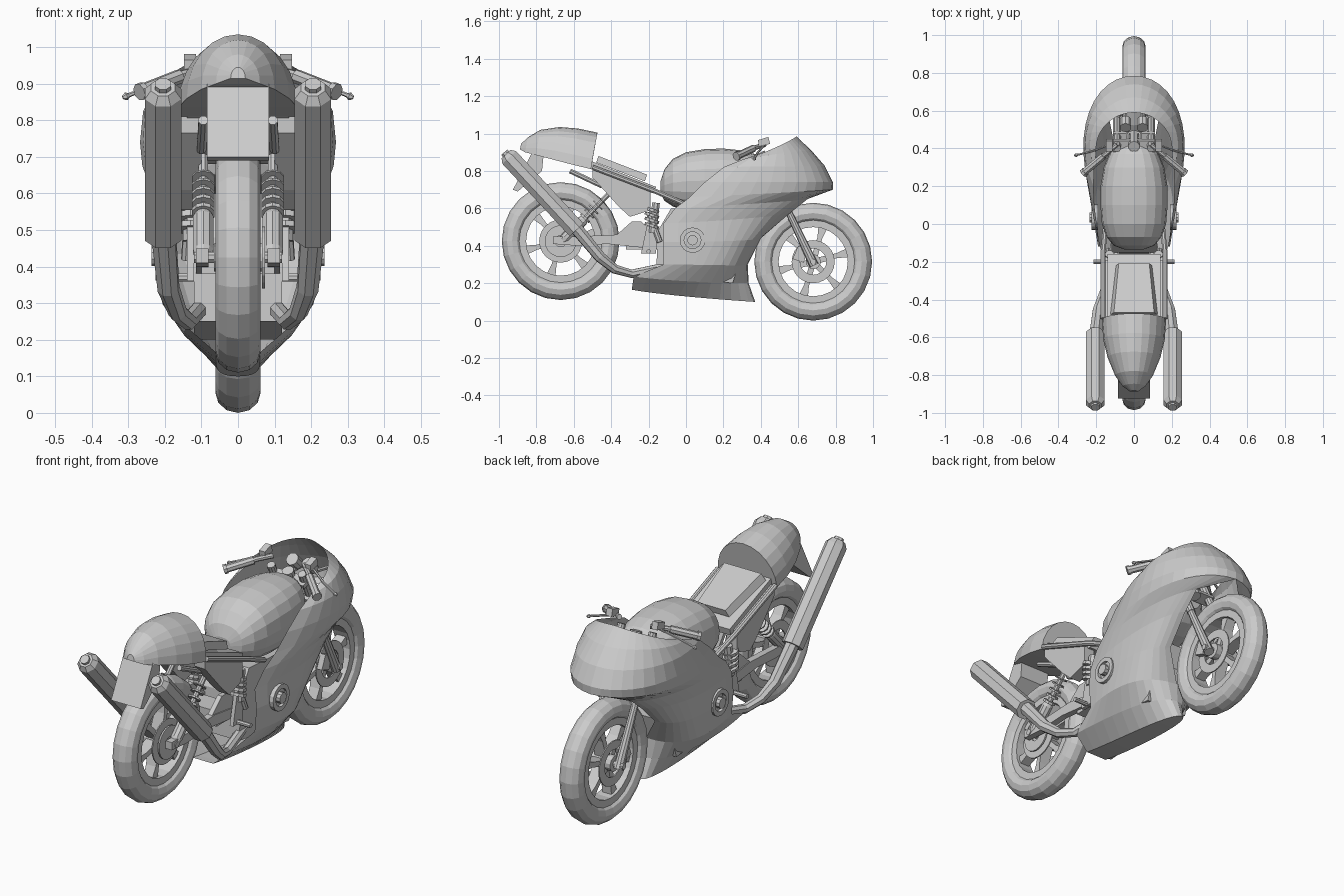
import bpy, bmesh
from math import sin, cos, pi, tau
from mathutils import Vector

if "Cube" in bpy.data.objects:
    bpy.data.objects.remove(bpy.data.objects["Cube"], do_unlink=True)

grey = bpy.data.materials.new("plain_grey")
grey.use_nodes = True
grey.diffuse_color = (0.6, 0.6, 0.6, 1)
grey.node_tree.nodes["Principled BSDF"].inputs["Base Color"].default_value = (0.6, 0.6, 0.6, 1)


def add(name, bm, mirror=False):
    bmesh.ops.remove_doubles(bm, verts=bm.verts, dist=1e-5)
    bmesh.ops.recalc_face_normals(bm, faces=bm.faces)
    me = bpy.data.meshes.new(name)
    bm.to_mesh(me)
    bm.free()
    me.materials.append(grey)
    ob = bpy.data.objects.new(name, me)
    bpy.context.collection.objects.link(ob)
    if mirror:
        ob.modifiers.new("both_sides", 'MIRROR')
    return ob


def skin(bm, rows, ring=True, loop=False, caps=True):
    """Join rows of points into quads."""
    grid = [[bm.verts.new(p) for p in row] for row in rows]
    n = len(grid[0])
    for i in range(len(grid) if loop else len(grid) - 1):
        a, b = grid[i], grid[(i + 1) % len(grid)]
        for j in range(n if ring else n - 1):
            k = (j + 1) % n
            bm.faces.new((a[j], a[k], b[k], b[j]))
    if caps:
        bm.faces.new(grid[0])
        bm.faces.new(grid[-1])


def loft(name, rows, mirror=False, **kw):
    bm = bmesh.new()
    skin(bm, rows, **kw)
    return add(name, bm, mirror)


def tube(name, pts, radii, n=8, mirror=True):
    pts = [Vector(p) for p in pts]
    if not isinstance(radii, (list, tuple)):
        radii = [radii] * len(pts)
    rows = []
    for i, p in enumerate(pts):
        q = (pts[min(i + 1, len(pts) - 1)] - pts[max(i - 1, 0)]).to_track_quat('Z', 'Y')
        rows.append([p + q @ Vector((cos(tau * (k + .5) / n), sin(tau * (k + .5) / n), 0)) * radii[i]
                     for k in range(n)])
    return loft(name, rows, mirror)


def prism(name, profile, x0, x1, mirror=False):
    return loft(name, [[(x, y, z) for y, z in profile] for x in (x0, x1)], mirror)


def lathe(name, profile, y, z, n=24, mirror=False):
    """Spin a closed (x, radius) outline about a cross axle."""
    rows = [[(x, y + r * cos(tau * k / n), z + r * sin(tau * k / n)) for k in range(n)]
            for x, r in profile]
    return loft(name, rows, mirror, loop=True, caps=False)


def band(x0, x1, r0, r1):
    return [(x0, r0), (x1, r0), (x1, r1), (x0, r1)]


# Wheels
def wheel(label, y, z):
    tyre = [(.062 * cos(tau * k / 12), .26 + .055 * sin(tau * k / 12)) for k in range(12)]
    lathe(label + "_tyre", tyre, y, z)
    lathe(label + "_rim", band(-.042, .042, .185, .222), y, z)
    tube(label + "_hub", [(-.065, y, z), (.065, y, z)], .04, 12, False)
    tube(label + "_axle", [(-.12, y, z), (.12, y, z)], .016, 8, False)
    lathe(label + "_brake_disc", band(.05, .056, .07, .115), y, z, 24, True)
    bm = bmesh.new()
    for k in range(6):
        a = tau * k / 6 + .25
        u, v = Vector((0, cos(a), sin(a))), Vector((0, -sin(a), cos(a)))
        c, rows = Vector((0, y, z)), []
        for r, h, w in ((.03, .016, .035), (.13, .013, .028), (.2, .026, .025)):
            rows.append([c + u * r + v * s * h + Vector((t * w, 0, 0))
                         for s, t in ((-1, -1), (1, -1), (1, 1), (-1, 1))])
        skin(bm, rows)
    add(label + "_spokes", bm)


RY, RZ, FY, FZ = -.67, .425, .68, .315
wheel("rear_wheel", RY, RZ)
wheel("front_wheel", FY, FZ)

# Fairing shell: each row is a curve from the nose or front edge to the rear edge
fairing_rows = [
    ((0, .59, .985), (.11, .59, .98), (.21, .5, .93), (.2, .38, .885)),
    ((0, .67, .91), (.15, .67, .91), (.29, .5, .9), (.21, .3, .86)),
    ((0, .74, .83), (.18, .74, .82), (.34, .5, .83), (.215, .2, .82)),
    ((0, .785, .74), (.21, .785, .74), (.355, .5, .74), (.21, .1, .74)),
    ((0, .785, .7), (.21, .77, .7), (.35, .5, .68), (.2, .02, .66)),
    ((.14, .65, .65), (.21, .6, .64), (.3, .3, .62), (.19, -.06, .6)),
    ((.13, .55, .57), (.22, .48, .56), (.26, .2, .53), (.18, -.12, .52)),
    ((.1, .4, .44), (.22, .38, .43), (.25, .2, .42), (.19, -.12, .42)),
    ((0, .33, .3), (.23, .33, .29), (.23, .1, .3), (.18, -.12, .3)),
    ((0, .335, .2), (.14, .34, .2), (.165, 0, .2), (.14, -.28, .235)),
    ((0, .37, .1), (.07, .37, .1), (.06, -.1, .13), (.06, -.29, .165)),
    ((0, .37, .1), (0, .37, .1), (0, -.1, .13), (0, -.29, .165)),
]


def bezier(p, t):
    a, b, c, d = map(Vector, p)
    s = 1 - t
    return a * s**3 + b * 3 * s * s * t + c * 3 * s * t * t + d * t**3


loft("fairing", [[bezier(p, k / 12) for k in range(13)] for p in fairing_rows],
     True, ring=False, caps=False)
lathe("engine_cover_ring", band(.19, .226, .045, .068), .035, .43, 16, True)
tube("engine_cover_bolt", [(.19, .035, .43), (.236, .035, .43)], .028, 10)


# Fuel tank
def oval(y, z0, z1, w, n=20):
    def power(v):
        return abs(v) ** .85 * (1 if v > 0 else -1)
    return [(w * power(cos(tau * k / n)), y, (z0 + z1) / 2 + (z1 - z0) / 2 * power(sin(tau * k / n)))
            for k in range(n)]


loft("fuel_tank", [oval(*s) for s in (
    (-.135, .68, .75, .05), (-.115, .64, .81, .105), (-.07, .61, .865, .145), (0, .59, .9, .17),
    (.1, .58, .917, .178), (.2, .58, .92, .177), (.3, .6, .91, .16), (.37, .64, .89, .13),
    (.42, .7, .86, .08))])

# Tail hump with an arched section and a leaning front face
loft("tail_hump", [[(w * cos(pi * k / 12), y + .18 * (z0 + (z1 - z0) * sin(pi * k / 12) - .9),
                     z0 + (z1 - z0) * sin(pi * k / 12) ** .95) for k in range(13)]
                   for y, z0, z1, w in (
    (-.492, .81, 1.005, .17), (-.6, .835, 1.027, .163), (-.7, .86, 1.035, .14),
    (-.8, .885, 1.02, .1), (-.86, .9, .98, .06), (-.89, .915, .945, .02))])
prism("plate_holder", [(-.82, .905), (-.76, .9), (-.77, .8), (-.9, .69), (-.925, .7)], -.085, .085)

# Seat, side panels and rear frame
loft("seat_pad", [[(-w, y, z), (w, y, z), (w * .85, y + .012, z + .035), (-w * .85, y + .012, z + .035)]
                  for y, z, w in ((-.48, .845, .125), (-.22, .745, .095))])
prism("seat_base", [(-.52, .82), (-.5, .85), (-.16, .715), (-.17, .68), (-.4, .74)], -.14, .14)
prism("side_panel", [(-.5, .82), (-.19, .7), (-.19, .59), (-.3, .555), (-.36, .61), (-.5, .765)],
      .1, .16, True)
tube("seat_rail", [(.165, -.5, .82), (.165, -.16, .69), (.15, 0, .62)], .014)
tube("tail_strut", [(.095, -.62, .8), (.1, -.45, .72)], .014)
tube("frame_brace", [(.13, -.2, .58), (.14, -.14, .42)], .016)

# Engine and ribbed intakes beside the frame
prism("engine_block", [(-.16, .25), (.25, .2), (.31, .4), (.25, .58), (-.08, .6), (-.15, .48)], -.12, .12)
for i in range(4):
    tube("intake_rib", [(.13, -.185, .5 + i * .028), (.13, -.18, .515 + i * .028)], .04, 10)
tube("intake_core", [(.13, -.18, .47), (.13, -.16, .63)], .022)

# Swing arm, sprocket and rear shocks
prism("swing_arm", [(-.71, .41), (-.71, .45), (-.58, .45), (-.36, .46), (-.14, .43),
                    (-.14, .38), (-.42, .41), (-.58, .4)], .08, .115, True)
prism("swing_arm_brace", [(-.38, .45), (-.29, .53), (-.24, .53), (-.13, .43), (-.2, .42)], .085, .11, True)
prism("swing_arm_bridge", [(-.32, .38), (-.32, .46), (-.2, .46), (-.2, .38)], -.1, .1)
lathe("rear_sprocket", band(.066, .074, .03, .085), RY, RZ, 20)
low, high = Vector((.095, -.665, .42)), Vector((.095, -.39, .7))
tube("shock_body", [low, low.lerp(high, .08), low.lerp(high, .4), low.lerp(high, .46)],
     [.02, .029, .029, .02], 10)
tube("shock_rod", [low, high], .014)
for i in range(5):
    a = low.lerp(high, .44 + i * .085)
    tube("shock_coil", [a, a.lerp(high, .06)], .033, 10)

# Foot rests
prism("foot_bracket", [(-.24, .36), (-.2, .55), (-.15, .55), (-.16, .36)], .12, .14, True)
tube("foot_peg", [(.12, -.2, .37), (.215, -.2, .37)], .012)

# Exhausts
tube("exhaust_pipe", [(.205, -.6, .51), (.19, -.46, .34), (.165, -.38, .275), (.135, -.29, .25),
                      (.1, -.1, .29)], [.036, .031, .026, .024, .024])
tube("muffler", [(.205, -.585, .485), (.205, -.945, .872), (.205, -.962, .89)], [.054, .054, .036])
tube("muffler_tip", [(.205, -.92, .845), (.205, -.972, .9)], .024)

# Front fork, brake calipers and steering clamps
tube("fork_upper", [(.09, .4, .9), (.09, .55, .58)], .021, 10)
tube("fork_lower", [(.09, .53, .62), (.09, .685, .295)], [.017, .025], 10)
prism("brake_caliper", [(.57, .33), (.6, .4), (.65, .38), (.63, .31)], .045, .085, True)
for y, z in ((.42, .85), (.46, .76)):
    prism("steering_clamp", [(y - .03, z - .02), (y + .03, z), (y + .02, z + .02), (y - .04, z)],
          -.11, .11)
tube("steering_stem", [(0, .41, .89), (0, .47, .74)], .03, 10, False)
tube("gauge", [(.045, .55, .86), (.045, .51, .9)], .032, 10)
tube("cowl_stay", [(.03, .45, .85), (.06, .7, .82)], .01, 6)

# Handlebars and levers
tube("handlebar", [(.09, .42, .94), (.15, .37, .925), (.25, .285, .885)], .013)
tube("grip", [(.16, .36, .92), (.262, .275, .88)], .02)
tube("bar_end", [(.258, .278, .882), (.27, .268, .877)], .024)
tube("lever", [(.13, .42, .94), (.22, .385, .9), (.305, .365, .866)], .006, 6)
tube("lever_ball", [(.298, .366, .869), (.305, .365, .866), (.315, .363, .862)], [.006, .011, .006], 6)
prism("fluid_reservoir", [(.39, .93), (.385, .965), (.44, .982), (.45, .945)], .115, .148, True)
